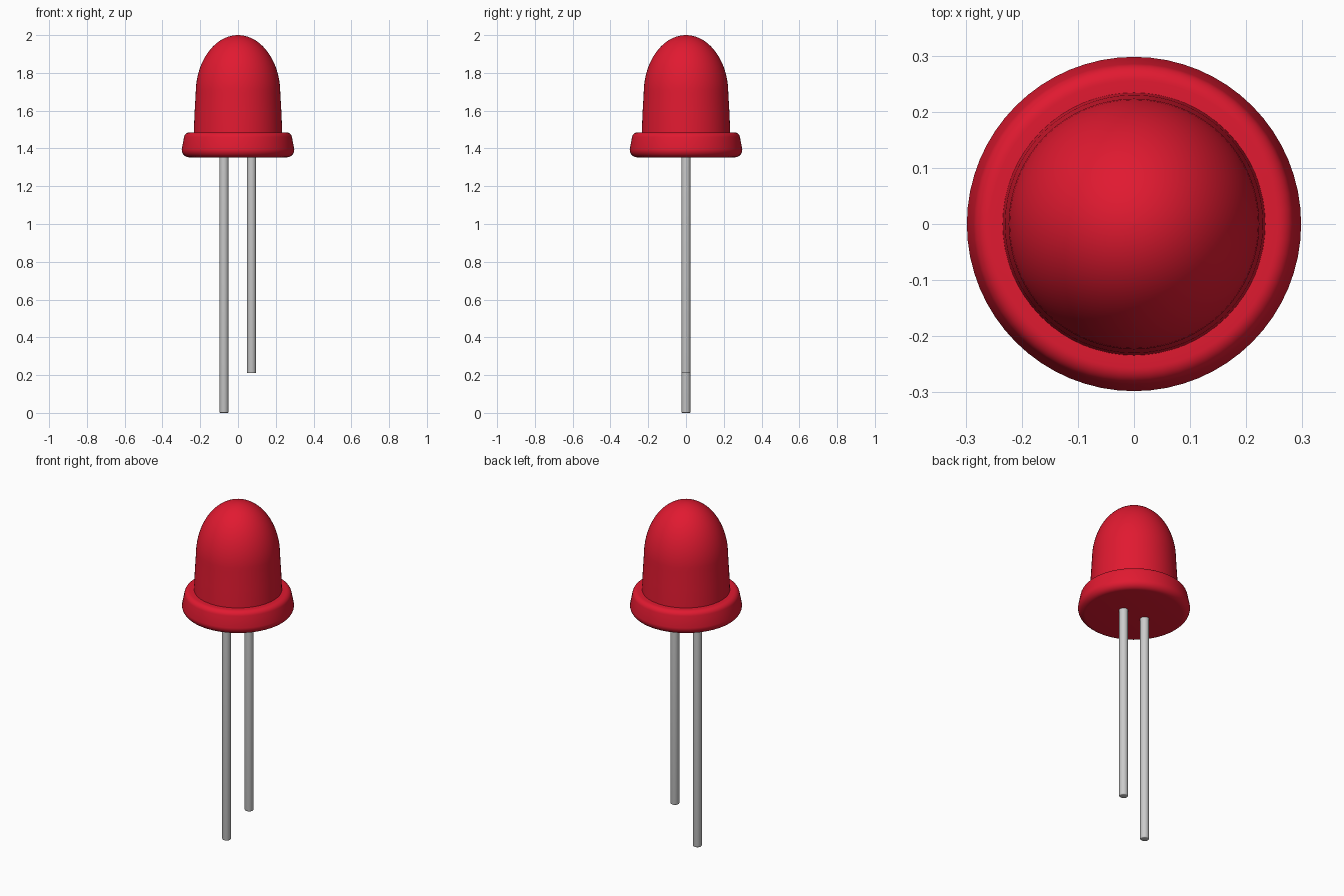
import bpy, bmesh
from math import pi, sin, cos

if "Cube" in bpy.data.objects:
    bpy.data.objects.remove(bpy.data.objects["Cube"])

def material(name, color):
    m = bpy.data.materials.new(name)
    m.diffuse_color = color
    m.use_nodes = True
    m.node_tree.nodes["Principled BSDF"].inputs["Base Color"].default_value = m.diffuse_color
    return m

def lathe(name, profile, x=0.0, mat=None, steps=64):
    """Revolve an (r, z) profile around the vertical line through x."""
    bm = bmesh.new()
    verts = [bm.verts.new((r, 0, z)) for r, z in profile]
    edges = [bm.edges.new(p) for p in zip(verts, verts[1:])]
    bmesh.ops.spin(bm, geom=verts + edges, cent=(0, 0, 0), axis=(0, 0, 1),
                   angle=2 * pi, steps=steps, use_duplicate=False)
    bmesh.ops.remove_doubles(bm, verts=bm.verts, dist=1e-5)
    bmesh.ops.recalc_face_normals(bm, faces=bm.faces)
    me = bpy.data.meshes.new(name)
    bm.to_mesh(me)
    bm.free()
    ob = bpy.data.objects.new(name, me)
    bpy.context.collection.objects.link(ob)
    ob.location.x = x
    if mat:
        me.materials.append(mat)
    bpy.ops.object.select_all(action='DESELECT')
    ob.select_set(True)
    bpy.context.view_layer.objects.active = ob
    bpy.ops.object.shade_smooth_by_angle(angle=pi / 5)
    return ob

def arc(cr, cz, rr, rz, a0, a1, n):
    """Elliptical arc points in the (r, z) plane, angles in degrees."""
    angles = [(a0 + (a1 - a0) * i / n) * pi / 180 for i in range(n + 1)]
    return [(cr + rr * cos(a), cz + rz * sin(a)) for a in angles]

red = material("red_plastic", (0.75, 0.01, 0.03, 1))

# Lens: rounded flange, slightly tapered wall, domed top
flange = ([(0, 1.353)] + arc(0.258, 1.393, 0.04, 0.04, -90, 5, 8)
          + arc(0.256, 1.455, 0.03, 0.03, 10, 90, 8))
dome = arc(0, 1.69, 0.224, 0.31, 0, 89.9, 20)
lathe("lens", flange + [(0.234, 1.485), (0.230, 1.59)] + dome + [(0, 2.0)], mat=red)

# Leads: long and short wire with softened lower ends
for name, x, z in (("long_lead", -0.074, 0.0), ("short_lead", 0.072, 0.21)):
    lathe(name, [(0, z)] + arc(0.019, z + 0.005, 0.005, 0.005, -90, 0, 3)
          + [(0.024, 1.37), (0, 1.37)], x=x, steps=32)
